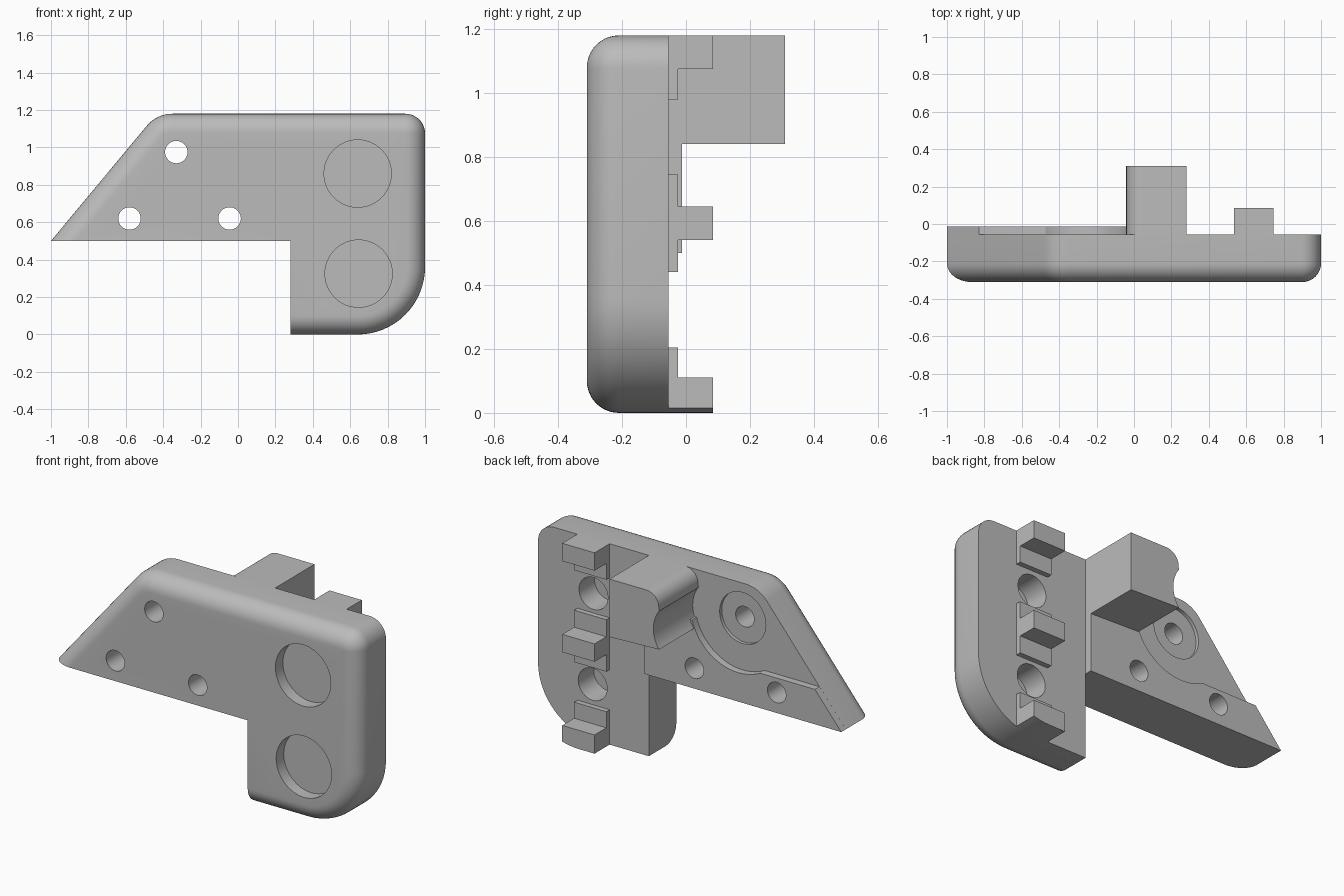
import bpy
import bmesh
from math import sin, cos, pi, radians, sqrt

if "Cube" in bpy.data.objects:
    bpy.data.objects.remove(bpy.data.objects["Cube"], do_unlink=True)

# Single grey material
grey = bpy.data.materials.new("plain_grey")
grey.use_nodes = True
colour = (0.5, 0.5, 0.5, 1)
grey.diffuse_color = colour
grey.node_tree.nodes["Principled BSDF"].inputs["Base Color"].default_value = colour

BACK = -0.055     # rear face of the plate
FRONT = -0.31     # front face of the plate
FILLET = 0.1
TOP = 1.18
HOLES = [(-0.33, 0.975), (-0.58, 0.62), (-0.045, 0.62)]
POCKETS = [(0.64, 0.86), (0.645, 0.325)]


def arc(cx, cz, r, start, end, n=16):
    angles = [radians(start + (end - start) * i / n) for i in range(n + 1)]
    return [(cx + r * cos(a), cz + r * sin(a)) for a in angles]


def loft(name, rings):
    """Skin equal-sized x-z outlines, each given with its y position."""
    bm = bmesh.new()
    loops = [[bm.verts.new((x, y, z)) for x, z in pts] for y, pts in rings]
    n = len(loops[0])
    for a, b in zip(loops, loops[1:]):
        for i in range(n):
            j = (i + 1) % n
            bm.faces.new((a[i], a[j], b[j], b[i]))
    bm.faces.new(loops[0])
    bm.faces.new(loops[-1])
    bmesh.ops.recalc_face_normals(bm, faces=bm.faces)
    mesh = bpy.data.meshes.new(name)
    bm.to_mesh(mesh)
    bm.free()
    mesh.materials.append(grey)
    obj = bpy.data.objects.new(name, mesh)
    bpy.context.collection.objects.link(obj)
    return obj


def prism(name, pts, y0, y1):
    return loft(name, [(y0, pts), (y1, pts)])


def activate(obj):
    bpy.ops.object.select_all(action="DESELECT")
    obj.select_set(True)
    bpy.context.view_layer.objects.active = obj


def drill(obj, centre, r, y0, y1):
    """Cut a round hole along y."""
    cutter = prism("hole_cutter", arc(*centre, r, 0, 352.5, 47), y0, y1)
    cutter.hide_render = True
    mod = obj.modifiers.new("hole", "BOOLEAN")
    mod.operation = "DIFFERENCE"
    mod.solver = "EXACT"
    mod.object = cutter
    activate(obj)
    bpy.ops.object.modifier_apply(modifier=mod.name)
    bpy.data.objects.remove(cutter, do_unlink=True)


def plate_outline(d):
    """Plate outline with its outer edges moved inward by d."""
    slope = 50.2
    pts = [(-1 + d / sin(radians(slope)), 0.5), (0.28, 0.5), (0.28, d)]
    pts += arc(0.64, 0.36, 0.36 - d, -90, 0)
    pts += arc(0.895, TOP - 0.105, 0.105 - d, 0, 90, 10)
    pts += arc(-0.35, TOP - 0.18, 0.18 - d, 90, 90 + slope, 10)
    return pts


# Main plate with a rounded front rim
rings = [(BACK, plate_outline(0))]
for i in range(11):
    a = pi / 2 * i / 10
    rings.append((FRONT + FILLET * (1 - sin(a)), plate_outline(FILLET * (1 - cos(a)))))
plate = loft("main_plate", rings)

# Thicker lower wing with a curved upper border
wing_pts = [(-1, 0.5), (0.28, 0.5), (0.28, 0.9)]
wing_pts += arc(-0.33, 0.98, 0.31, -15, -117.5, 24)
wing_pts += [(-0.829, 0.705)]
wing = prism("raised_wing", wing_pts, BACK, -0.013)

# Screw holes, shallow screw seat, front pockets and rear blind holes
for hole in HOLES:
    drill(plate, hole, 0.06, -0.5, 0.2)
for hole in HOLES[1:]:
    drill(wing, hole, 0.06, -0.5, 0.2)
drill(plate, HOLES[0], 0.15, BACK - 0.02, 0.2)
for pocket in POCKETS:
    drill(plate, pocket, 0.18, -0.5, -0.24)
    drill(plate, pocket, 0.094, -0.2, 0.2)

# Stop block with a rounded corner and a hollowed side
block_pts = [(0.28, 0.84), (0.28, TOP)]
block_pts += arc(0.04, TOP - 0.08, 0.08, 90, 180, 12)
chord, sag = 0.11, 0.035
r = (chord ** 2 + sag ** 2) / (2 * sag)
half = 180 / pi * (pi / 2 - abs(pi / 2 - 2 * sag / chord))
block_pts += arc(-0.04 + sag - r, 0.965, r, half, -half, 16)
block = prism("stop_block", block_pts, BACK, 0.31)

# Three lugs, each on a low wider base
L, R = 0.535, 0.745


def rect(z0, z1):
    return [(L, z0), (R, z0), (R, z1), (L, z1)]


def rounded_foot(z1):
    edge = [(x, 0.36 - sqrt(0.36 ** 2 - (x - 0.64) ** 2)) for x in (0.64, 0.67, 0.7, 0.725, R)]
    return [(L, 0)] + edge + [(R, z1), (L, z1)]


lugs = {
    "upper": (rect(1.075, TOP), rect(0.98, TOP)),
    "middle": (rect(0.54, 0.645), rect(0.44, 0.745)),
    "lower": (rounded_foot(0.11), rounded_foot(0.205)),
}
parts = [plate, wing, block]
for name, (lug, base) in lugs.items():
    parts.append(prism(name + "_lug", lug, -0.025, 0.085))
    parts.append(prism(name + "_lug_base", base, BACK, -0.025))

# Smooth curved surfaces, keep the corners crisp
for part in parts:
    activate(part)
    bpy.ops.object.shade_smooth_by_angle(angle=radians(25))
